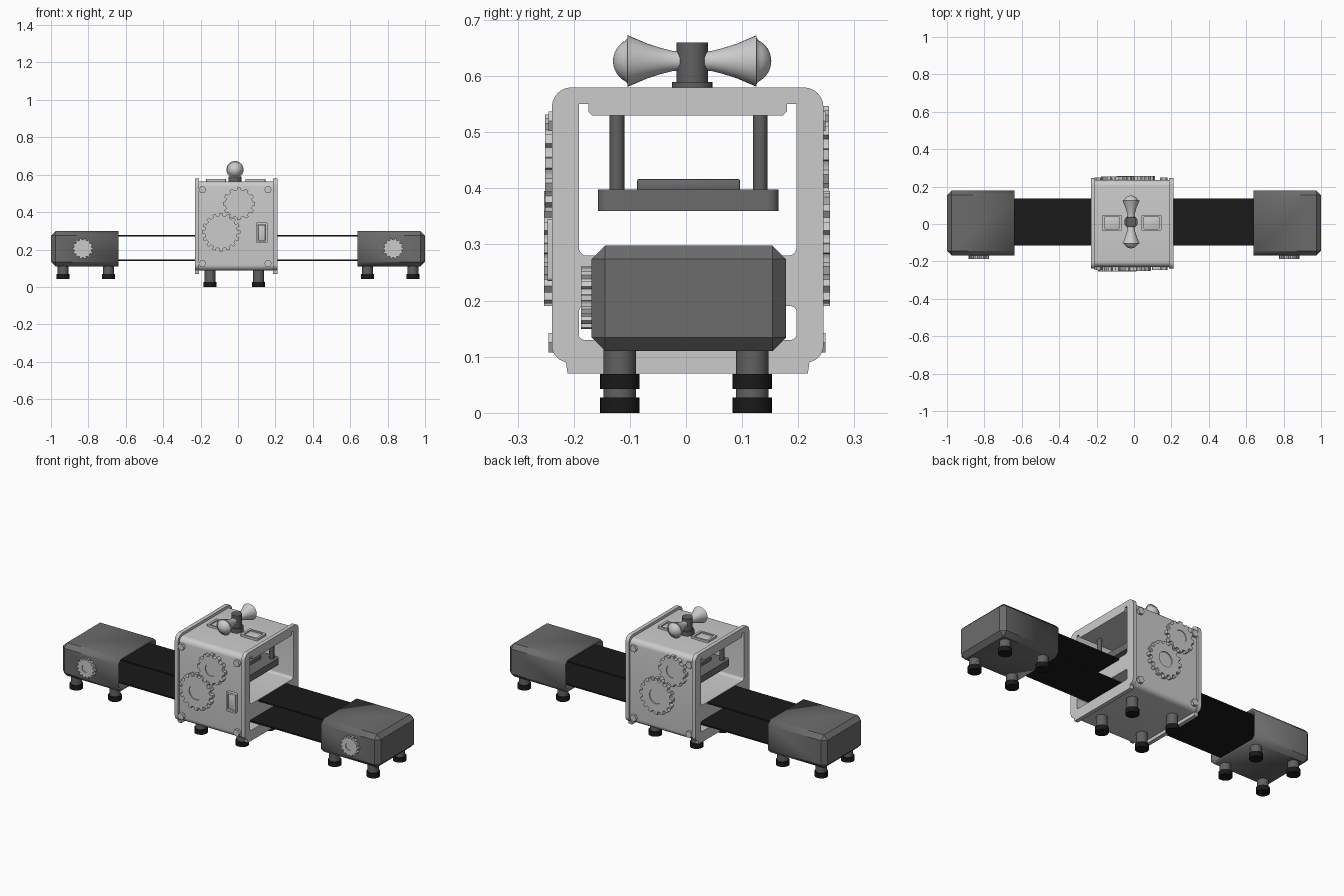
import bpy, bmesh, math
from mathutils import Matrix

if "Cube" in bpy.data.objects:
    bpy.data.objects.remove(bpy.data.objects["Cube"])

def mat(name, v):
    m = bpy.data.materials.new(name)
    m.diffuse_color = (v, v, v, 1)
    m.use_nodes = True
    m.node_tree.nodes["Principled BSDF"].inputs["Base Color"].default_value = m.diffuse_color
    return m

DARK, POST, BLACK = mat("dark_grey", 0.15), mat("post_grey", 0.12), mat("black_rubber", 0.01)

def finish(ob, m=None):
    if m:
        ob.data.materials.append(m)
    bpy.ops.object.select_all(action='DESELECT')
    ob.select_set(True)
    bpy.context.view_layer.objects.active = ob
    bpy.ops.object.shade_smooth_by_angle(angle=math.radians(35))
    return ob

def from_bm(name, bm, m=None):
    bmesh.ops.recalc_face_normals(bm, faces=bm.faces)
    me = bpy.data.meshes.new(name)
    bm.to_mesh(me)
    bm.free()
    ob = bpy.data.objects.new(name, me)
    bpy.context.collection.objects.link(ob)
    return finish(ob, m)

def box(name, x0, x1, y0, y1, z0, z1, bev=0.0, m=None):
    bm = bmesh.new()
    bmesh.ops.create_cube(bm, size=1)
    for v in bm.verts:
        v.co = ((x0 + x1) / 2 + v.co.x * (x1 - x0), (y0 + y1) / 2 + v.co.y * (y1 - y0),
                (z0 + z1) / 2 + v.co.z * (z1 - z0))
    if bev:
        bmesh.ops.bevel(bm, geom=bm.edges[:], offset=bev, segments=2, profile=0.5, affect='EDGES')
    return from_bm(name, bm, m)

def lathe(name, prof, mtx, m=None, n=32):
    """Spin (radius, height) points around local z."""
    bm = bmesh.new()
    vs = [bm.verts.new((r, 0, h)) for r, h in prof]
    es = [bm.edges.new(p) for p in zip(vs, vs[1:])]
    bmesh.ops.spin(bm, geom=vs + es, cent=(0, 0, 0), axis=(0, 0, 1), angle=math.tau, steps=n)
    bmesh.ops.remove_doubles(bm, verts=bm.verts, dist=1e-5)
    bmesh.ops.transform(bm, matrix=mtx, verts=bm.verts)
    return from_bm(name, bm, m)

def cyl(name, x, y, z0, z1, r, m=None):
    h = z1 - z0
    return lathe(name, [(0, 0), (r, 0), (r, h), (0, h)], Matrix.Translation((x, y, z0)), m)

YZ = Matrix(((0, 0, 1, 0), (1, 0, 0, 0), (0, 1, 0, 0), (0, 0, 0, 1)))
XZ = Matrix.Rotation(math.pi / 2, 4, 'X')

def plate(name, loops, depth, mtx, m=None):
    """Extrude a flat outline (further loops are holes), centred on local z."""
    cu = bpy.data.curves.new(name, 'CURVE')
    cu.dimensions, cu.fill_mode, cu.extrude = '2D', 'BOTH', depth / 2
    for lp in loops:
        sp = cu.splines.new('POLY')
        sp.points.add(len(lp) - 1)
        for p, (a, b) in zip(sp.points, lp):
            p.co = (a, b, 0, 1)
        sp.use_cyclic_u = True
    tmp = bpy.data.objects.new(name + "_outline", cu)
    bpy.context.collection.objects.link(tmp)
    dg = bpy.context.evaluated_depsgraph_get()
    me = bpy.data.meshes.new_from_object(tmp.evaluated_get(dg))
    bpy.data.objects.remove(tmp)
    bm = bmesh.new()
    bm.from_mesh(me)
    bmesh.ops.remove_doubles(bm, verts=bm.verts, dist=1e-5)
    bmesh.ops.transform(bm, matrix=mtx, verts=bm.verts)
    return from_bm(name, bm, m)

def arc(cx, cy, r, a0, a1, n=6):
    return [(cx + r * math.cos(math.radians(a0 + (a1 - a0) * i / n)),
             cy + r * math.sin(math.radians(a0 + (a1 - a0) * i / n))) for i in range(n + 1)]

def rrect(x0, x1, y0, y1, r, n=6):
    return (arc(x1 - r, y1 - r, r, 0, 90, n) + arc(x0 + r, y1 - r, r, 90, 180, n)
            + arc(x0 + r, y0 + r, r, 180, 270, n) + arc(x1 - r, y0 + r, r, 270, 360, n))

def mirror(half, c):
    return [(c + a, b) for a, b in half] + [(c - a, b) for a, b in reversed(half)]

def gear(name, x, y, z, r, teeth, depth, hub):
    pts = []
    for i in range(teeth):
        for f, rr in ((-.46, .84), (-.28, .86), (-.2, 1), (.2, 1), (.28, .86), (.46, .84)):
            a = math.tau * (i + f) / teeth
            pts.append((r * rr * math.cos(a), r * rr * math.sin(a)))
    mt = Matrix.Translation((x, y, z)) @ XZ
    plate(name, [pts, arc(0, 0, hub, 0, 345, 23)], depth, mt)
    plate(name + "_hub", [arc(0, 0, hub, 0, 345, 23)], depth * 0.6, mt)

# Housing: end frames and the shell between them
CX, CY = -0.01, 0.003
outer = mirror([(.214, .07), (.217, .09)] + arc(.212, .12, .03, -70, 0) + arc(.207, .545, .035, 0, 90), CY)
upper = mirror(arc(.179, .295, .015, -90, 0) + [(.194, .55), (.177, .55), (.177, .537), (.17, .53)], CY)
lower = rrect(CY - .194, CY + .194, .13, .19, .01)
for side, x in (("left", -.22), ("right", .199)):
    plate(side + "_end_frame", [outer, upper, lower], .022, Matrix.Translation((x, 0, 0)) @ YZ)
plate("housing_shell", [rrect(CY - .232, CY + .232, .088, .565, .03), upper, lower], .40,
      Matrix.Translation((CX, 0, 0)) @ YZ)

# Housing gears and corner bolts, front and back
for side, y, xb, xs, zs in (("front", -.24, -.09, .005, .445), ("back", .244, .01, -.09, .46)):
    gear(side + "_large_gear", xb, y, .293, .103, 16, .026, .042)
    gear(side + "_small_gear", xs, y, zs, .087, 12, .022, .036)
    for i, (x, z) in enumerate(((-.19, .52), (.16, .52), (-.19, .125), (.16, .125))):
        plate(f"{side}_bolt_{i}", [arc(0, 0, .02, 0, 300, 5)], .024, Matrix.Translation((x, y * .97, z)) @ XZ)

# Switch on the front
plate("switch_frame", [rrect(-.03, .03, -.055, .055, .006), rrect(-.021, .021, -.045, .045, .004)], .022,
      Matrix.Translation((.127, -.236, .29)) @ XZ)
box("switch_rocker", .108, .146, -.242, -.225, .248, .332, .003)

# Top buttons and clamp handle
for side, x in (("left", -.118), ("right", .093)):
    plate(side + "_button_frame", [rrect(-.053, .053, -.042, .042, .005), rrect(-.04, .04, -.032, .032, .004)],
          .02, Matrix.Translation((x, .006, .567)))
    box(side + "_button", x - .038, x + .038, -.024, .036, .56, .573, .003)
HX, HY, HZ = -.016, .011, .627
cyl("handle_base", HX, HY, .56, .59, .036, POST)
cyl("handle_stem", HX, HY, .58, .66, .028, POST)
horn = [(0, .02), (.018, .022), (.018, .035), (.023, .055), (.031, .08), (.046, .115), (.041, .115)]
horn += [(.041 * math.cos(math.radians(a)), .10 + .041 * math.sin(math.radians(a))) for a in range(26, 91, 8)] + [(0, .141)]
for side, a in (("front", 90), ("back", -90)):
    lathe(side + "_handle_horn", horn, Matrix.Translation((HX, HY, HZ)) @ Matrix.Rotation(math.radians(a), 4, 'X'))

# Press inside the housing
plate("press_plate", [rrect(-.17, .15, -.157, .165, .02)], .038, Matrix.Translation((0, 0, .379)), DARK)
box("press_pad", -.10, .08, -.087, .096, .395, .417, .003, DARK)
for i, (x, y) in enumerate((x, y) for x in (-.14, .12) for y in (-.123, .132)):
    cyl(f"press_post_{i}", x, y, .39, .535, .013, POST)

# Conveyor belt loop and end rollers
def stadium(r):
    return arc(.835, .2075, r, -90, 90, 16) + arc(-.835, .2075, r, 90, 270, 16)
plate("conveyor_belt", [stadium(.069), stadium(.061)], .25, Matrix.Translation((0, .01, 0)) @ XZ, BLACK)
for side, x in (("left", -.835), ("right", .835)):
    plate(side + "_roller", [arc(0, 0, .061, 0, 345, 23)], .30, Matrix.Translation((x, .005, .2075)) @ XZ, POST)

# Hollow chamfered end boxes, open towards the housing
for side, s in (("left", -1), ("right", 1)):
    bm = bmesh.new()
    bmesh.ops.create_cube(bm, size=1)
    for v in bm.verts:
        v.co = (s * .82 + v.co.x * .36, .005 + v.co.y * .346, .204 + v.co.z * .188)
    inner = [f for f in bm.faces if f.normal.x * s < -.5]
    bmesh.ops.delete(bm, geom=inner, context='FACES')
    edges = [e for e in bm.edges if not e.is_boundary]
    bmesh.ops.bevel(bm, geom=edges, offset=.024, segments=1, affect='EDGES')
    ob = from_bm(side + "_end_box", bm, DARK)
    flip = sum(p.normal.x * s * p.area for p in ob.data.polygons) < 0
    mod = ob.modifiers.new("wall", 'SOLIDIFY')
    mod.thickness, mod.offset = .014, (1 if flip else -1)
    gear(side + "_box_gear", s * .83, -.175, .205, .056, 14, .024, .022)

# Legs with rubber feet
def leg(name, x, y, z, top):
    cyl(name, x, y, z + .01, top, .029, POST)
    cyl(name + "_foot", x, y, z, z + .027, .035, BLACK)

for i, y in enumerate((-.118, .118)):
    for x in (-.15, .11):
        leg(f"housing_leg_{'left' if x < 0 else 'right'}_{i}", x, y, 0, .10)
    for s in (-1, 1):
        for k, x in (("outer", .935), ("inner", .692)):
            leg(f"box_leg_{'left' if s < 0 else 'right'}_{k}_{i}", s * x, y, .042, .12)
